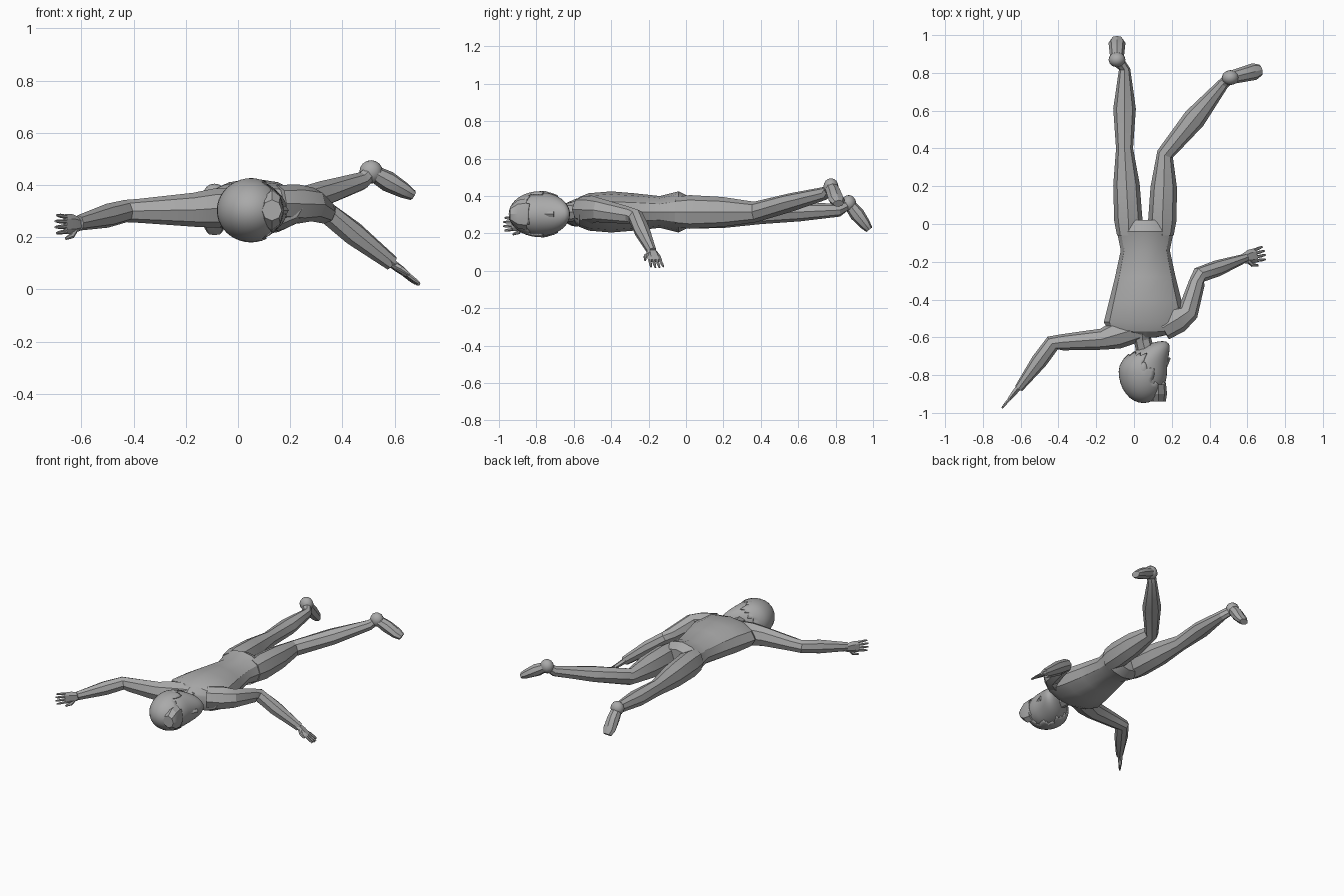
import bpy, bmesh, math
from mathutils import Vector

cube = bpy.data.objects.get("Cube")
if cube:
    bpy.data.objects.remove(cube)

grey = (0.4, 0.4, 0.4, 1)
material = bpy.data.materials.new("plain grey")
material.use_nodes = True
material.diffuse_color = grey
material.node_tree.nodes["Principled BSDF"].inputs["Base Color"].default_value = grey

SIDEWAYS = Vector((1, 0, 0))
BACKWARD = Vector((0, 1, 0))
UP = Vector((0, 0, 1))


def finish(name, bm, smooth_angle):
    bmesh.ops.recalc_face_normals(bm, faces=bm.faces)
    mesh = bpy.data.meshes.new(name)
    bm.to_mesh(mesh)
    bm.free()
    mesh.materials.append(material)
    part = bpy.data.objects.new(name, mesh)
    bpy.context.collection.objects.link(part)
    bpy.ops.object.select_all(action="DESELECT")
    part.select_set(True)
    bpy.context.view_layer.objects.active = part
    bpy.ops.object.shade_smooth_by_angle(angle=math.radians(smooth_angle))
    return part


def loft(name, centres, widths, depths, across=None, along=None, sides=8):
    """Skin elliptical rings around a path, given half widths and half depths."""
    bm = bmesh.new()
    rings = []
    last = len(centres) - 1
    for i, centre in enumerate(centres):
        tangent = along or centres[min(i + 1, last)] - centres[max(i - 1, 0)]
        tangent = tangent.normalized()
        u = across or UP.cross(tangent)
        u = (u - tangent * u.dot(tangent)).normalized()
        v = tangent.cross(u)
        angles = [math.tau * k / sides for k in range(sides)]
        rings.append([bm.verts.new(centre + u * widths[i] * math.cos(a) + v * depths[i] * math.sin(a))
                      for a in angles])
    for ring, following in zip(rings, rings[1:]):
        for k in range(sides):
            n = (k + 1) % sides
            bm.faces.new((ring[k], ring[n], following[n], following[k]))
    bm.faces.new(rings[0])
    bm.faces.new(rings[-1])
    return finish(name, bm, smooth_angle=25)


def ball(name, centre, radii):
    bm = bmesh.new()
    bmesh.ops.create_uvsphere(bm, u_segments=12, v_segments=8, radius=1)
    for v in bm.verts:
        v.co = centre + v.co * Vector(radii)
    return finish(name, bm, smooth_angle=60)


def leg(side, hip, knee, ankle, heel, toe, foot_across):
    hip, knee, ankle, heel, toe = map(Vector, (hip, knee, ankle, heel, toe))
    path = [hip - BACKWARD * 0.08, hip, hip.lerp(knee, 0.5), knee,
            knee.lerp(ankle, 0.5), ankle, heel.lerp(ankle, 0.4)]
    widths = [0.06, 0.075, 0.07, 0.045, 0.06, 0.03, 0.03]
    depths = [0.08, 0.09, 0.08, 0.055, 0.05, 0.035, 0.03]
    loft(side + "_leg", path, widths, depths)
    # foot with a rounded heel
    sole = [heel.lerp(toe, t) for t in (0, 0.4, 0.8, 1)]
    loft(side + "_foot", sole, [0.035, 0.04, 0.045, 0.03], [0.03, 0.04, 0.03, 0.02], Vector(foot_across))
    ball(side + "_heel", heel, (0.045, 0.04, 0.045))


def arm(side, chest, shoulder, elbow, wrist):
    chest, shoulder, elbow, wrist = map(Vector, (chest, shoulder, elbow, wrist))
    path = [chest, chest.lerp(shoulder, 0.6), shoulder, shoulder.lerp(elbow, 0.8),
            elbow, elbow.lerp(wrist, 0.4), wrist]
    widths = [0.07, 0.075, 0.056, 0.043, 0.043, 0.043, 0.023]
    depths = [0.07, 0.075, 0.065, 0.046, 0.043, 0.046, 0.03]
    loft(side + "_arm", path, widths, depths)


def hand(side, wrist, along, across):
    """Palm, four fingers and a thumb on the far side of the spread direction."""
    wrist, along, across = Vector(wrist), Vector(along).normalized(), Vector(across).normalized()

    def place(forward, sideways):
        return wrist + along * forward + across * sideways

    loft(side + "_palm", [place(f, 0) for f in (-0.02, 0.03, 0.075)],
         [0.024, 0.038, 0.038], [0.018, 0.016, 0.01], across, sides=6)
    for i in range(4):
        offset = (i - 1.5) * 0.019
        length = 0.068 - abs(offset) * 0.4
        root, tip = place(0.07, offset), place(0.07 + length, offset * 1.2)
        loft(f"{side}_finger_{i + 1}", [root, root.lerp(tip, 0.6), tip],
             [0.008, 0.008, 0.005], [0.009, 0.008, 0.005], across, sides=6)
    loft(side + "_thumb", [place(0.01, -0.015), place(0.035, -0.045), place(0.07, -0.055)],
         [0.013, 0.011, 0.006], [0.013, 0.011, 0.006], sides=6)


# torso, from shoulders to seat
torso_spine = [Vector((0.06, y, 0.315)) for y in (-0.6, -0.57, -0.52, -0.4, -0.28, -0.14, -0.04, 0.02)]
loft("torso", torso_spine,
     [0.06, 0.19, 0.22, 0.19, 0.16, 0.13, 0.15, 0.12],
     [0.05, 0.08, 0.1, 0.11, 0.1, 0.085, 0.11, 0.08], SIDEWAYS, BACKWARD, sides=12)

# legs, one straight and one bent
leg("right", hip=(-0.03, 0.02, 0.315), knee=(-0.05, 0.4, 0.305), ankle=(-0.05, 0.82, 0.325),
    heel=(-0.09, 0.87, 0.36), toe=(-0.09, 0.98, 0.22), foot_across=SIDEWAYS)
leg("left", hip=(0.15, 0.02, 0.315), knee=(0.165, 0.37, 0.315), ankle=(0.475, 0.745, 0.415),
    heel=(0.51, 0.775, 0.45), toe=(0.67, 0.815, 0.36), foot_across=(-0.2, 1, 0))

# arms and hands
arm("right", chest=(0.03, -0.55, 0.32), shoulder=(-0.17, -0.61, 0.305),
    elbow=(-0.43, -0.63, 0.3), wrist=(-0.61, -0.87, 0.255))
arm("left", chest=(0.15, -0.55, 0.33), shoulder=(0.285, -0.47, 0.325),
    elbow=(0.345, -0.27, 0.29), wrist=(0.59, -0.18, 0.1))
hand("right", wrist=(-0.615, -0.87, 0.25), along=(-0.6, -0.75, 0), across=UP)
hand("left", wrist=(0.59, -0.18, 0.1), along=(0.75, 0.2, -0.6), across=(-0.25, 1, 0))

# neck
loft("neck", [Vector((0.04, -0.55, 0.33)), Vector((0.045, -0.61, 0.315)), Vector((0.07, -0.72, 0.305))],
     [0.075, 0.046, 0.05], [0.06, 0.05, 0.055])

# head, turned to the left, with the chin drawn forward
HEAD_CENTRE = Vector((0.05, -0.78, 0.303))
HEAD_RADII = Vector((0.125, 0.16, 0.117))


def head_shell(name, growth, is_open):
    bm = bmesh.new()
    bmesh.ops.create_uvsphere(bm, u_segments=32, v_segments=20, radius=1)
    opening = [f for f in bm.faces if is_open(f.calc_center_median())]
    bmesh.ops.delete(bm, geom=opening, context="FACES")
    for v in bm.verts:
        chin_pull = 0.1 * max(v.co.y, 0) ** 2
        v.co = HEAD_CENTRE + v.co * HEAD_RADII * growth + SIDEWAYS * chin_pull
    return finish(name, bm, smooth_angle=50)


def over_face(p):
    in_front = p.x > 0.4 and p.y > -0.4
    by_the_ear = p.x > -0.1 and p.y > 0.1
    return in_front or by_the_ear or p.y > 0.55


head_shell("head", 1, lambda p: False)
hair = head_shell("hair", 1.05, over_face)
thickness = hair.modifiers.new("thickness", "SOLIDIFY")
thickness.thickness = 0.008

# fringe, nose and ears
fringe_line = [HEAD_CENTRE + Vector((0.08, y, 0)) for y in (-0.07, -0.12, -0.16)]
loft("fringe", fringe_line, [0.04, 0.045, 0.038], [0.085, 0.075, 0.04], SIDEWAYS, BACKWARD)
nose_line = [HEAD_CENTRE + Vector((x, y, 0)) for x, y in ((0.105, 0), (0.12, 0.05), (0.125, 0.075))]
loft("nose", nose_line, [0.01, 0.016, 0.02], [0.01, 0.016, 0.018], SIDEWAYS, sides=6)
for side, sign in (("right", 1), ("left", -1)):
    ball(side + "_ear", HEAD_CENTRE + Vector((0, 0.015, sign * 0.112)), (0.02, 0.035, 0.012))
